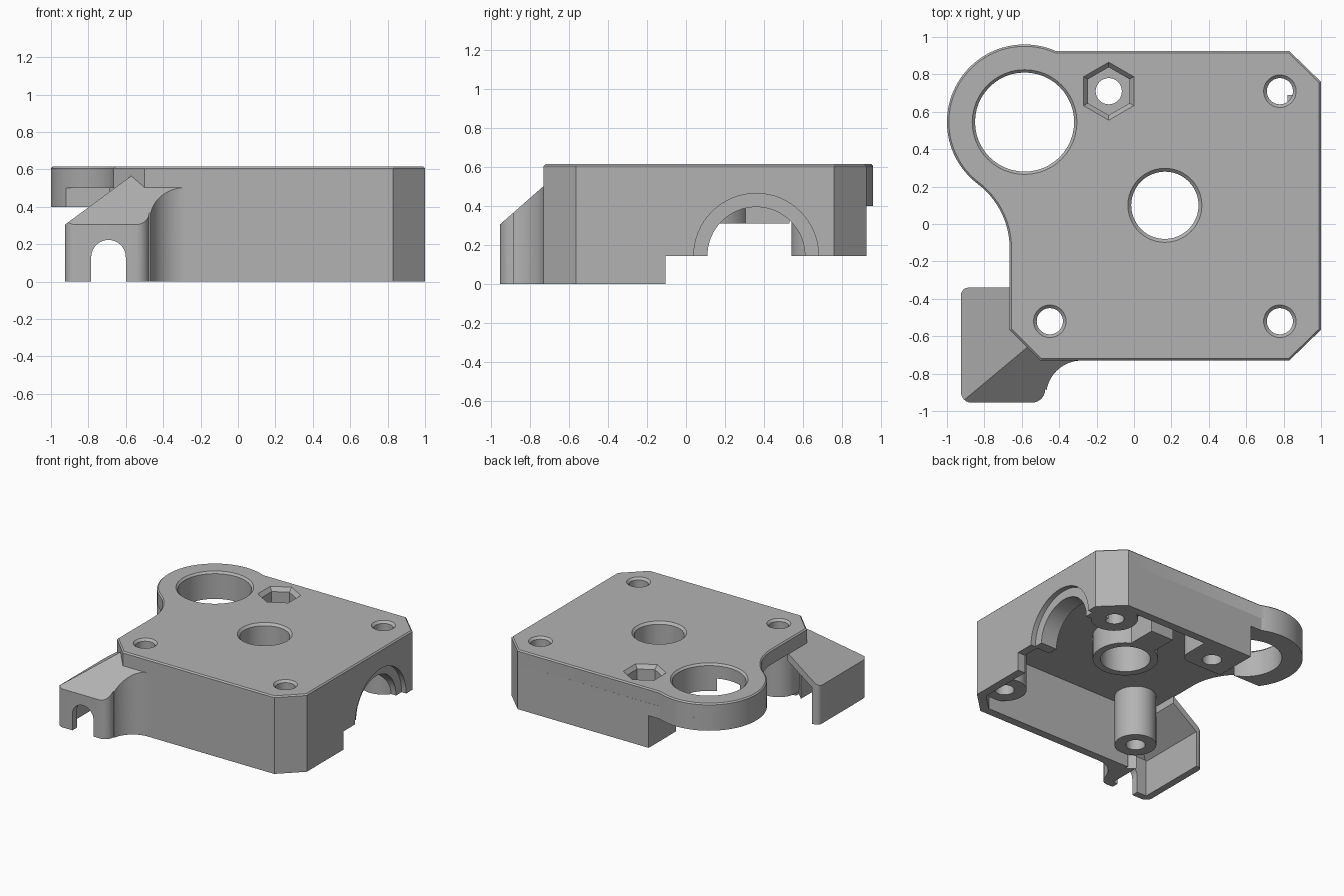
import bpy, bmesh, math
from math import cos, sin, radians
from mathutils import Vector, Matrix

old = bpy.data.objects.get("Cube")
if old:
    bpy.data.objects.remove(old, do_unlink=True)

grey = bpy.data.materials.new("grey_plastic")
grey.use_nodes = True
grey.diffuse_color = (0.45, 0.45, 0.45, 1)
grey.node_tree.nodes["Principled BSDF"].inputs["Base Color"].default_value = (0.45, 0.45, 0.45, 1)

TOP, CEIL, STEP = 0.615, 0.5, 0.145


def arc(cx, cy, r, a0, a1, n=24):
    return [(cx + r * cos(radians(a0 + (a1 - a0) * i / n)),
             cy + r * sin(radians(a0 + (a1 - a0) * i / n))) for i in range(n + 1)]


def finish(name, bm):
    bmesh.ops.recalc_face_normals(bm, faces=bm.faces)
    me = bpy.data.meshes.new(name)
    bm.to_mesh(me)
    bm.free()
    me.materials.append(grey)
    ob = bpy.data.objects.new(name, me)
    bpy.context.collection.objects.link(ob)
    return ob


def prism(name, pts, z0, z1, bevel=0, planes=()):
    """Extruded outline, optionally bevelled on top and trimmed by planes."""
    bm = bmesh.new()
    base = bm.faces.new([bm.verts.new((x, y, z0)) for x, y in pts])
    out = bmesh.ops.extrude_face_region(bm, geom=[base])["geom"]
    bmesh.ops.translate(bm, vec=(0, 0, z1 - z0),
                        verts=[v for v in out if isinstance(v, bmesh.types.BMVert)])
    bmesh.ops.recalc_face_normals(bm, faces=bm.faces)
    if bevel:
        rim = [e for e in bm.edges if all(v.co.z > z1 - 1e-5 for v in e.verts)]
        bmesh.ops.bevel(bm, geom=rim, offset=bevel, segments=1, affect='EDGES')
    for co, no in planes:
        cut = bmesh.ops.bisect_plane(bm, geom=bm.verts[:] + bm.edges[:] + bm.faces[:],
                                     plane_co=co, plane_no=no, clear_outer=True)
        edges = [e for e in cut["geom_cut"] if isinstance(e, bmesh.types.BMEdge)]
        bmesh.ops.holes_fill(bm, edges=edges, sides=0)
    return finish(name, bm)


def box(name, x0, x1, y0, y1, z0, z1):
    return prism(name, [(x0, y0), (x1, y0), (x1, y1), (x0, y1)], z0, z1)


def cyl(name, x, y, z0, z1, r0, r1=None, n=48, axis='Z'):
    """Cylinder or cone; along X the arguments are start x, y, z, end x."""
    bm = bmesh.new()
    r1 = r0 if r1 is None else r1
    if axis == 'X':
        x, y, z, x1 = x, y, z0, z1
        m = Matrix.Translation(((x + x1) / 2, y, z)) @ Matrix.Rotation(math.pi / 2, 4, 'Y')
        depth = x1 - x
    else:
        m = Matrix.Translation((x, y, (z0 + z1) / 2))
        depth = z1 - z0
    bmesh.ops.create_cone(bm, cap_ends=True, segments=n, radius1=r0, radius2=r1,
                          depth=depth, matrix=m)
    return finish(name, bm)


def subtract(ob, cutters):
    """Cut the given helpers out of a part and bake the result."""
    for c in cutters:
        m = ob.modifiers.new("cut", 'BOOLEAN')
        m.operation, m.solver, m.object = 'DIFFERENCE', 'EXACT', c
    dg = bpy.context.evaluated_depsgraph_get()
    dg.update()
    me = bpy.data.meshes.new_from_object(ob.evaluated_get(dg))
    ob.modifiers.clear()
    ob.data = me
    return ob


helpers = []


def helper(ob):
    ob.hide_render = True
    helpers.append(ob)
    return ob


def drill(x, y, r, rim):
    """Through hole with a countersunk rim."""
    return [helper(cyl("drill", x, y, -0.1, 0.7, r)),
            helper(cyl("countersink", x, y, TOP - rim, TOP + rim, r, r + 2 * rim))]


# Holes
RING, HUB, NUT = (-0.585, 0.545), (0.165, 0.1), (-0.135, 0.71)
BOLTS = {"back_right": (0.78, 0.71), "front_right": (0.78, -0.52), "front_left": (-0.45, -0.52)}
bolt_cuts = {k: drill(*p, 0.07, 0.017) for k, p in BOLTS.items()}
ring_cut = drill(*RING, 0.265, 0.015)
hub_cut = drill(*HUB, 0.18, 0.018)
nut_cut = [helper(cyl("nut_drill", *NUT, -0.1, 0.7, 0.07)),
           helper(cyl("nut_pocket", *NUT, 0.46, 0.7, 0.128, n=6)),
           helper(cyl("nut_rim", *NUT, TOP - 0.03, TOP + 0.03, 0.128, 0.182, n=6))]

# Top plate with round lobe, hollow neck and clipped corners
outline = ([(-0.5, -0.73), (0.83, -0.73), (1, -0.565), (1, 0.76), (0.83, 0.925)]
           + arc(*RING, 0.415, 66, 232.8, 48)
           + arc(-1.0975, -0.13, 0.4325, 52.8, 0)[1:] + [(-0.665, -0.565)])
plate = prism("top_plate", outline, CEIL, TOP, bevel=0.01)
subtract(plate, ring_cut + hub_cut + nut_cut + sum(bolt_cuts.values(), []))

# Lower collar under the lobe, cut flat toward the front
trim = helper(box("collar_trim", -1.2, 0, -0.2, 0.3, 0.3, 0.7))
collar = cyl("lobe_collar", *RING, 0.4, CEIL, 0.415, n=104)
side_trim = helper(box("collar_side_trim", -0.3, 0.1, 0, 1.2, 0.3, 0.7))
subtract(collar, ring_cut[:1] + [trim, side_trim])
box("collar_web", -0.44, -0.3, 0.86, 0.925, 0.4, CEIL)

# Outer walls: front, right and back, raised toward the rear
walls = prism("outer_walls", [
    (-0.5, -0.73), (0.83, -0.73), (1, -0.565), (1, 0.76), (0.83, 0.925), (-0.32, 0.925),
    (-0.32, 0.86), (0.80, 0.86), (0.935, 0.73), (0.935, -0.54), (0.805, -0.665), (-0.5, -0.665)],
    0, CEIL)
raise_cut = helper(box("raise_cut", -1.2, 1.2, -0.105, 1.2, -0.1, STEP))
bore = helper(cyl("bore", 0.6, 0.36, STEP, 1.1, 0.25, n=64, axis='X'))
recess = helper(cyl("recess", 0.96, 0.36, STEP, 1.1, 0.32, n=64, axis='X'))
subtract(walls, [raise_cut, bore, recess])
cradle = box("bore_cradle", 0.82, 0.937, 0.03, 0.69, STEP, CEIL)
subtract(cradle, [bore])

# Screw bosses and hub tube
for name, z, r in (("back_right", STEP, 0.17), ("front_right", 0.1, 0.16), ("front_left", 0.1, 0.15)):
    boss = cyl(name + "_boss", *BOLTS[name], z, CEIL, r)
    subtract(boss, bolt_cuts[name][:1])
tube = cyl("hub_tube", *HUB, 0.31, CEIL, 0.235, n=64)
subtract(tube, hub_cut[:1])
nut_block = prism("nut_block", [(-0.32, 0.58), (-0.02, 0.58)] + arc(-0.03, 0.67, 0.09, -80, 0, 8)
                  + [(0.06, 0.9), (-0.32, 0.9)], STEP, CEIL)
subtract(nut_block, nut_cut)
box("hub_rib", 0.08, 0.28, 0.3, 0.53, 0.31, CEIL)


# Corner duct with two sloping roof faces
def roof(drop):
    p = Vector((-0.925, -0.955, 0.305 - drop))
    return [(p, Vector((-0.735, 0, 1))), (p, Vector((0, -0.88, 1)))]


duct = prism("corner_duct",
             arc(-0.885, -0.38, 0.04, 90, 180, 6) + arc(-0.87, -0.90, 0.055, 180, 270, 6)
             + arc(-0.545, -0.885, 0.07, 270, 360, 8) + arc(-0.28, -0.92, 0.19, 170, 90, 16)
             + [(-0.28, -0.70), (-0.5, -0.70), (-0.655, -0.55), (-0.655, -0.34)],
             0, 0.6, planes=roof(0))
hollow = helper(prism("duct_hollow", [(-0.87, -0.2), (-0.87, -0.9), (-0.56, -0.9), (-0.56, -0.2)],
                      -0.1, 0.6, planes=roof(0.06)))
slot = helper(box("slot", -0.785, -0.6, -1.1, -0.8, -0.1, 0.13))
slot_top = helper(cyl("slot_top", 0, 0, -0.15, 0.15, 0.0925))
slot_top.matrix_world = Matrix.Translation((-0.6925, -0.95, 0.13)) @ Matrix.Rotation(math.pi / 2, 4, 'X')
bpy.context.view_layer.update()
subtract(duct, [hollow, slot, slot_top])

# Remove helpers and shade round surfaces smoothly
for h in helpers:
    bpy.data.objects.remove(h, do_unlink=True)
bpy.ops.object.select_all(action='DESELECT')
for ob in bpy.context.collection.objects:
    if ob.type == 'MESH':
        ob.select_set(True)
        bpy.context.view_layer.objects.active = ob
bpy.ops.object.shade_smooth_by_angle(angle=radians(25))
